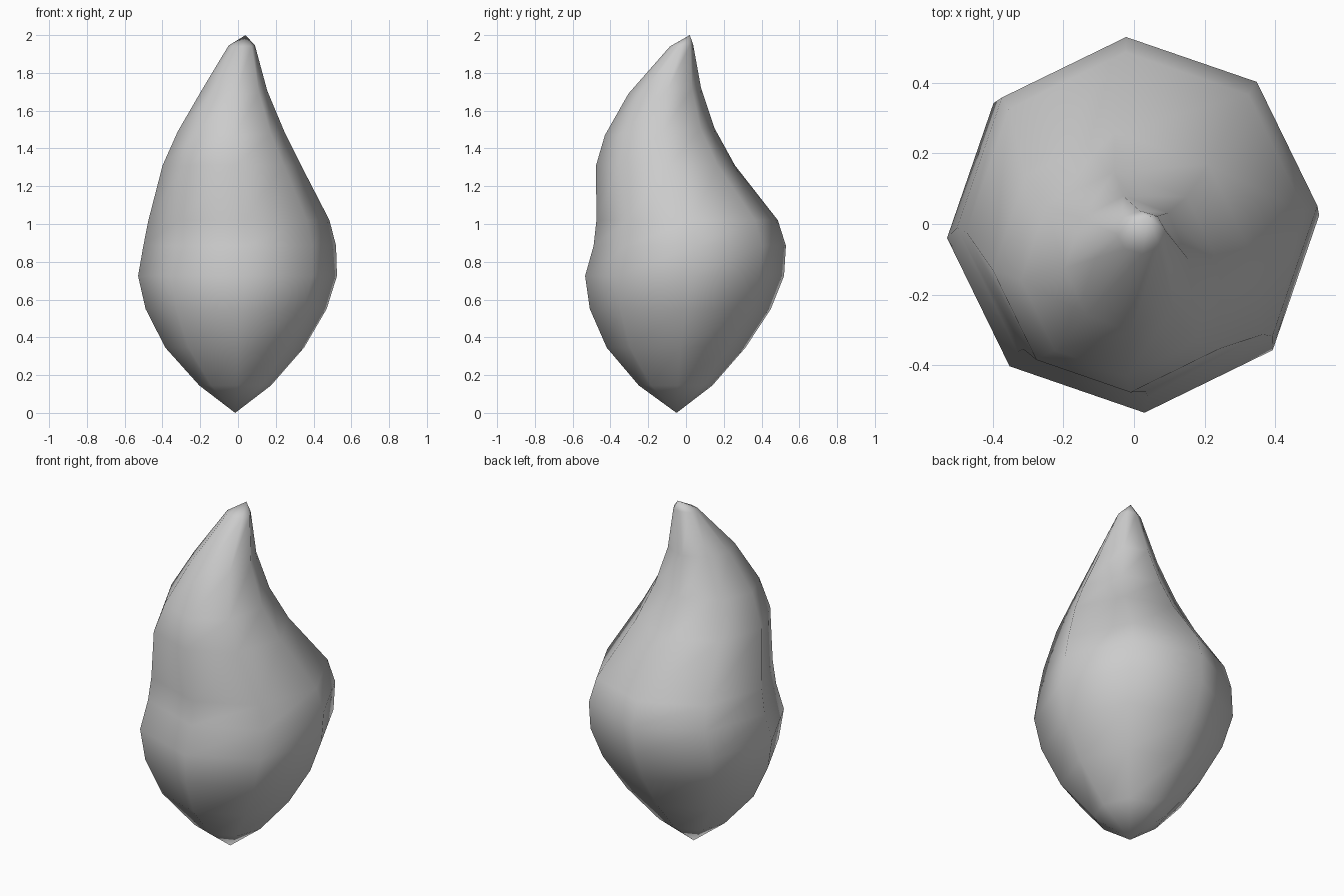
import bpy, bmesh
from math import sin, cos, tau, radians

if "Cube" in bpy.data.objects:
    bpy.data.objects.remove(bpy.data.objects["Cube"])

# Cross-sections: z, x left, x right, y front, y back, rise towards the back
RINGS = [
    (0.145, -0.205, 0.175, -0.250, 0.140, 0.0),
    (0.345, -0.385, 0.350, -0.420, 0.315, 0.0),
    (0.550, -0.490, 0.470, -0.510, 0.450, 0.0),
    (0.725, -0.530, 0.525, -0.535, 0.520, 0.0),
    (0.885, -0.502, 0.520, -0.490, 0.530, 0.0),
    (1.020, -0.475, 0.485, -0.475, 0.487, 0.0),
    (1.310, -0.400, 0.335, -0.477, 0.260, 0.0),
    (1.490, -0.320, 0.245, -0.430, 0.150, 0.02),
    (1.705, -0.195, 0.155, -0.305, 0.080, 0.015),
    (1.945, -0.050, 0.090, -0.085, 0.038, 0.005),
]
SIDES = 8
TURN = radians(3.5)

bm = bmesh.new()


def ring(z, x0, x1, y0, y1, rise):
    verts = []
    for i in range(SIDES):
        a = TURN + tau * i / SIDES
        verts.append(bm.verts.new(((x0 + x1) / 2 + (x1 - x0) / 2 * cos(a),
                                   (y0 + y1) / 2 + (y1 - y0) / 2 * sin(a),
                                   z + rise * sin(a))))
    return verts


# Body: eight-sided loft through the sections
loops = [ring(*r) for r in RINGS]
for lo, hi in zip(loops, loops[1:]):
    for i in range(SIDES):
        j = (i + 1) % SIDES
        bm.faces.new((lo[i], lo[j], hi[j], hi[i]))

# Pointed ends
bottom = bm.verts.new((-0.015, -0.05, 0.0))
top = bm.verts.new((0.04, 0.02, 2.0))
for i in range(SIDES):
    j = (i + 1) % SIDES
    bm.faces.new((bottom, loops[0][j], loops[0][i]))
    bm.faces.new((top, loops[-1][i], loops[-1][j]))

bmesh.ops.recalc_face_normals(bm, faces=bm.faces)
for f in bm.faces:
    f.smooth = True
mesh = bpy.data.meshes.new("flame_body")
bm.to_mesh(mesh)
bm.free()
bpy.context.collection.objects.link(bpy.data.objects.new("flame_body", mesh))
